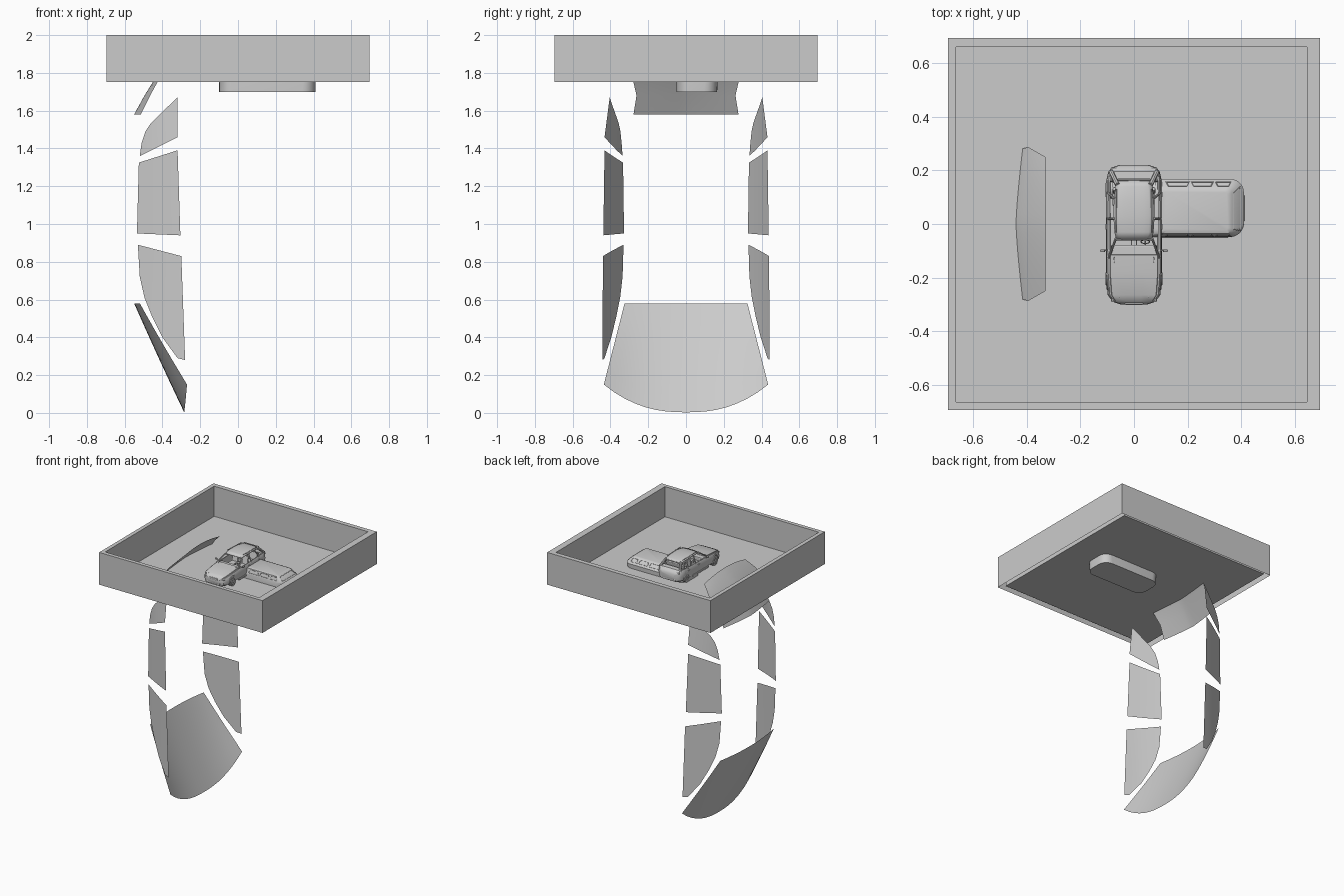
import bpy, bmesh, math
from mathutils import Vector

if "Cube" in bpy.data.objects:
    bpy.data.objects.remove(bpy.data.objects["Cube"])


def finish(name, bm, angle=None):
    bmesh.ops.recalc_face_normals(bm, faces=bm.faces)
    me = bpy.data.meshes.new(name)
    bm.to_mesh(me)
    bm.free()
    ob = bpy.data.objects.new(name, me)
    bpy.context.collection.objects.link(ob)
    if angle:
        bpy.ops.object.select_all(action='DESELECT')
        ob.select_set(True)
        bpy.context.view_layer.objects.active = ob
        bpy.ops.object.shade_smooth_by_angle(angle=math.radians(angle))
    return ob


def skin(name, rows, closed=False, caps=(False, False), angle=None):
    """Surface through rows of points, optionally closed rings with end caps."""
    bm = bmesh.new()
    vs = [[bm.verts.new(p) for p in r] for r in rows]
    n = len(rows[0])
    for a, b in zip(vs, vs[1:]):
        for i in range(n if closed else n - 1):
            j = (i + 1) % n
            bm.faces.new((a[i], a[j], b[j], b[i]))
    if caps[0]:
        bm.faces.new(vs[0])
    if caps[1]:
        bm.faces.new(vs[-1])
    return finish(name, bm, angle)


def rrect(x0, x1, y0, y1, r, z, seg=6):
    pts = []
    for k, (cx, cy) in enumerate(((x1 - r, y1 - r), (x0 + r, y1 - r), (x0 + r, y0 + r), (x1 - r, y0 + r))):
        for i in range(seg + 1):
            a = math.pi / 2 * (k + i / seg)
            pts.append((cx + r * math.cos(a), cy + r * math.sin(a), z))
    return pts


def rect(x0, x1, y0, y1, z):
    return [(x0, y0, z), (x1, y0, z), (x1, y1, z), (x0, y1, z)]


def box(name, loc, size, rot=0, bevel=0.004):
    bpy.ops.mesh.primitive_cube_add(size=1, location=loc, rotation=(rot, 0, 0))
    ob = bpy.context.object
    ob.name = name
    ob.scale = size
    bpy.ops.object.transform_apply(location=False, rotation=False)
    if bevel:
        m = ob.modifiers.new("bevel", 'BEVEL')
        m.width, m.segments = bevel, 2
    return ob


def bar(name, a, b, w=0.009):
    a, b = Vector(a), Vector(b)
    bpy.ops.mesh.primitive_cylinder_add(vertices=8, radius=w / 2, depth=(b - a).length + w / 2, location=(a + b) / 2,
                                        rotation=(b - a).to_track_quat('Z', 'Y').to_euler())
    bpy.context.object.name = name


def ring(name, loc, R, r, rot):
    bpy.ops.mesh.primitive_torus_add(major_segments=24, minor_segments=8, major_radius=R, minor_radius=r,
                                     location=loc, rotation=rot)
    bpy.context.object.name = name


# Tray: one open shell, hollow walls, recessed floor
skin("tray", [rect(-.695, .695, -.695, .695, 1.752), rect(-.695, .695, -.695, .695, 2),
              rect(-.665, .645, -.665, .66, 2), rect(-.665, .645, -.665, .66, 1.768)],
     closed=True, caps=(False, True))

# Large windshield pane
us = [i / 8 - 1 for i in range(17)]
rows = []
for k in range(7):
    t = k / 6
    row = []
    for u in us:
        top = Vector((-.55 + .03 * u * u, .325 * u, .58))
        bot = Vector((-.285 + .015 * u * u, .435 * u, .147 * abs(u) ** 2.4 + .003))
        p = top.lerp(bot, t)
        p.x -= .003 * math.sin(math.pi * t)
        row.append(p)
    rows.append(row)
skin("windshield_pane", rows, angle=30)

# Large rear pane: x at centre, edge offset, half width, z, arc height
spec = [(-.55, .035, .278, 1.58, 0), (-.495, .03, .262, 1.68, 0), (-.452, .025, .278, 1.75, 0),
        (-.415, .02, .287, 1.80, .008), (-.33, 0, .25, 1.86, .032)]
skin("rear_pane", [[(x + o * abs(u) ** 1.3, w * u, z + h * (1 - u * u)) for u in us]
                   for x, o, w, z, h in spec], angle=30)


# Side panes: outlines in x/z, leaning outward with x
def pane_y(x):
    t = max(0, min((x + .535) / .235, 1.02))
    return .328 + .112 * t + .003 * math.sin(math.pi * min(t, 1))


panes = {
    "rear_side_pane": [(-.52, 1.36), (-.51, 1.43), (-.49, 1.49), (-.46, 1.535), (-.41, 1.585), (-.32, 1.67), (-.32, 1.46)],
    "middle_side_pane": [(-.535, .95), (-.525, 1.325), (-.32, 1.39), (-.305, .94)],
    "front_side_pane": [(-.53, .89), (-.30, .83), (-.28, .28), (-.32, .29), (-.40, .40), (-.455, .51), (-.495, .61), (-.52, .72)],
}
for name, outline in panes.items():
    for s in (-1, 1):
        bm = bmesh.new()
        bm.faces.new([bm.verts.new((x, 0, z)) for x, z in outline])
        for cx in (-.49, -.45, -.41, -.36):
            bmesh.ops.bisect_plane(bm, geom=bm.verts[:] + bm.edges[:] + bm.faces[:],
                                   plane_co=(cx, 0, 0), plane_no=(1, 0, 0))
        for v in bm.verts:
            y = pane_y(v.co.x)
            if name == "rear_side_pane":
                y -= .13 * max(0, v.co.z - 1.46)
            v.co.y = s * y
        finish(name + ("_left" if s < 0 else "_right"), bm, 30)

# Sunken second vehicle: body below, sloped cabin above the tray floor
skin("sunken_body", [rrect(-.1, .41, -.05, .165, .07, 1.70),
                     rrect(-.1, .412, -.05, .168, .065, 1.77), rrect(-.1, .41, -.048, .168, .05, 1.80),
                     rrect(.02, .40, -.045, .16, .035, 1.808), rrect(.09, .365, -.036, .135, .02, 1.843),
                     rrect(.11, .35, -.025, .12, .012, 1.847)], closed=True, caps=(True, True), angle=40)
# Its window trims, rear glass and bumper
for x0, x1 in ((.12, .205), (.215, .295), (.305, .36)):
    for ya, yb in ((.157, .141), (-.0455, -.039)):
        pts = [(x0, ya, 1.814), (x1, ya, 1.814), (x1 - .008, yb, 1.837), (x0 + .008, yb, 1.837)]
        for p, q in zip(pts, pts[1:] + pts[:1]):
            bar("sunken_window_trim", p, q, .003)
pts = [(.396, -.025, 1.812), (.396, .14, 1.812), (.372, .115, 1.838), (.372, -.02, 1.838)]
for p, q in zip(pts, pts[1:] + pts[:1]):
    bar("sunken_rear_trim", p, q, .003)

# Car body: stations y, half width, bottom, top, deck (low deck = open cabin)
stations = [(-.30, .05, 1.80, 1.83, 1.832), (-.29, .08, 1.787, 1.842, 1.847), (-.265, .098, 1.785, 1.852, 1.858),
            (-.18, .105, 1.787, 1.863, 1.870), (-.115, .105, 1.787, 1.867, 1.874), (-.11, .105, 1.787, 1.867, 1.80),
            (.0, .105, 1.787, 1.87, 1.80), (.155, .104, 1.787, 1.875, 1.80), (.16, .104, 1.787, 1.875, 1.876),
            (.195, .096, 1.787, 1.872, 1.874), (.212, .08, 1.79, 1.86, 1.86), (.22, .055, 1.80, 1.845, 1.845)]
rings = []
for y, w, b, t, d in stations:
    half = [(.8 * w, b), (.97 * w, b + .012), (w, (b + t) / 2), (.97 * w, t - .008), (.92 * w, t), (.86 * w, t),
            (.84 * w, d), (.3 * w, d + .001)]
    rings.append([(x, y, z) for x, z in half] + [(-x, y, z) for x, z in reversed(half)])
skin("car_body", rings, closed=True, caps=(True, True), angle=35)

# Crowned roof
roof = skin("car_roof", [[(w * u / 4, y, z - .008 * (u / 4) ** 4) for u in range(-4, 5)]
                         for y, w, z in ((-.06, .066, 1.922), (-.03, .073, 1.93), (.03, .077, 1.934),
                                         (.09, .075, 1.932), (.14, .07, 1.925), (.165, .062, 1.917))], angle=40)
roof.modifiers.new("thickness", 'SOLIDIFY').thickness = .006

# Pillars, rails, mirrors, lights and sills, mirrored
for s in (-1, 1):
    bar("front_pillar", (s * .094, -.125, 1.868), (s * .068, -.055, 1.917))
    bar("middle_pillar", (s * .098, .02, 1.868), (s * .075, .02, 1.925))
    bar("rear_door_pillar", (s * .097, .115, 1.87), (s * .073, .095, 1.922))
    bar("rear_pillar", (s * .084, .192, 1.872), (s * .064, .15, 1.915), .018)
    bar("roof_rail", (s * .068, -.03, 1.932), (s * .066, .13, 1.928), .005)
    bar("mirror_arm", (s * .1, -.098, 1.87), (s * .117, -.098, 1.878), .006)
    box("mirror", (s * .117, -.1, 1.881), (.018, .01, .014))
    box("headlight", (s * .07, -.281, 1.838), (.03, .02, .012), .3)
    box("taillight", (s * .074, .202, 1.857), (.026, .018, .014))
    box("sill", (s * .097, -.035, 1.791), (.016, .2, .014))
    for y in (-.01, .11):
        box("door_handle", (s * .104, y, 1.853), (.005, .02, .005), 0, .001)
    # Wheels
    for y in (-.205, .13):
        bpy.ops.mesh.primitive_cylinder_add(vertices=24, radius=.034, depth=.024, location=(s * .091, y, 1.803),
                                            rotation=(0, math.pi / 2, 0))
        bpy.context.object.name = "tyre"
        ring("rim", (s * .103, y, 1.803), .022, .003, (0, math.pi / 2, 0))
        ring("wheel_arch", (s * .099, y, 1.811), .037, .004, (0, math.pi / 2, 0))
        for k in range(5):
            a = k * math.tau / 5
            bar("spoke", (s * .103, y, 1.803), (s * .104, y + .021 * math.cos(a), 1.803 + .021 * math.sin(a)), .005)
    # Front seats
    box("seat_base", (s * .042, -.005, 1.825), (.05, .055, .025), 0, .006)
    box("seat_back", (s * .042, .03, 1.86), (.048, .016, .065), -.2, .006)
    box("headrest", (s * .042, .039, 1.901), (.025, .011, .016), -.2)

# Rear bench, dashboard and steering wheel
box("bench_base", (0, .09, 1.825), (.16, .05, .025), 0, .006)
box("bench_back", (0, .125, 1.86), (.16, .016, .06), -.2, .006)
box("dashboard", (0, -.1, 1.852), (.172, .045, .03), 0, .006)
box("centre_console", (0, -.04, 1.825), (.022, .09, .025))
ring("steering_wheel", (.042, -.066, 1.868), .016, .002, (math.radians(65), 0, 0))
bar("steering_column", (.042, -.066, 1.868), (.042, -.09, 1.858), .006)

# Front and rear trim
box("grille", (0, -.296, 1.832), (.07, .012, .016))
box("front_bumper", (0, -.291, 1.802), (.11, .018, .016))
box("rear_bumper", (0, .211, 1.802), (.12, .018, .018))
bar("windshield_header", (-.066, -.058, 1.918), (.066, -.058, 1.918), .006)
bar("rear_spoiler", (-.06, .165, 1.917), (.06, .165, 1.917), .008)
for s in (-1, 1):
    bar("hood_crease", (s * .055, -.275, 1.854), (s * .075, -.125, 1.874), .003)
